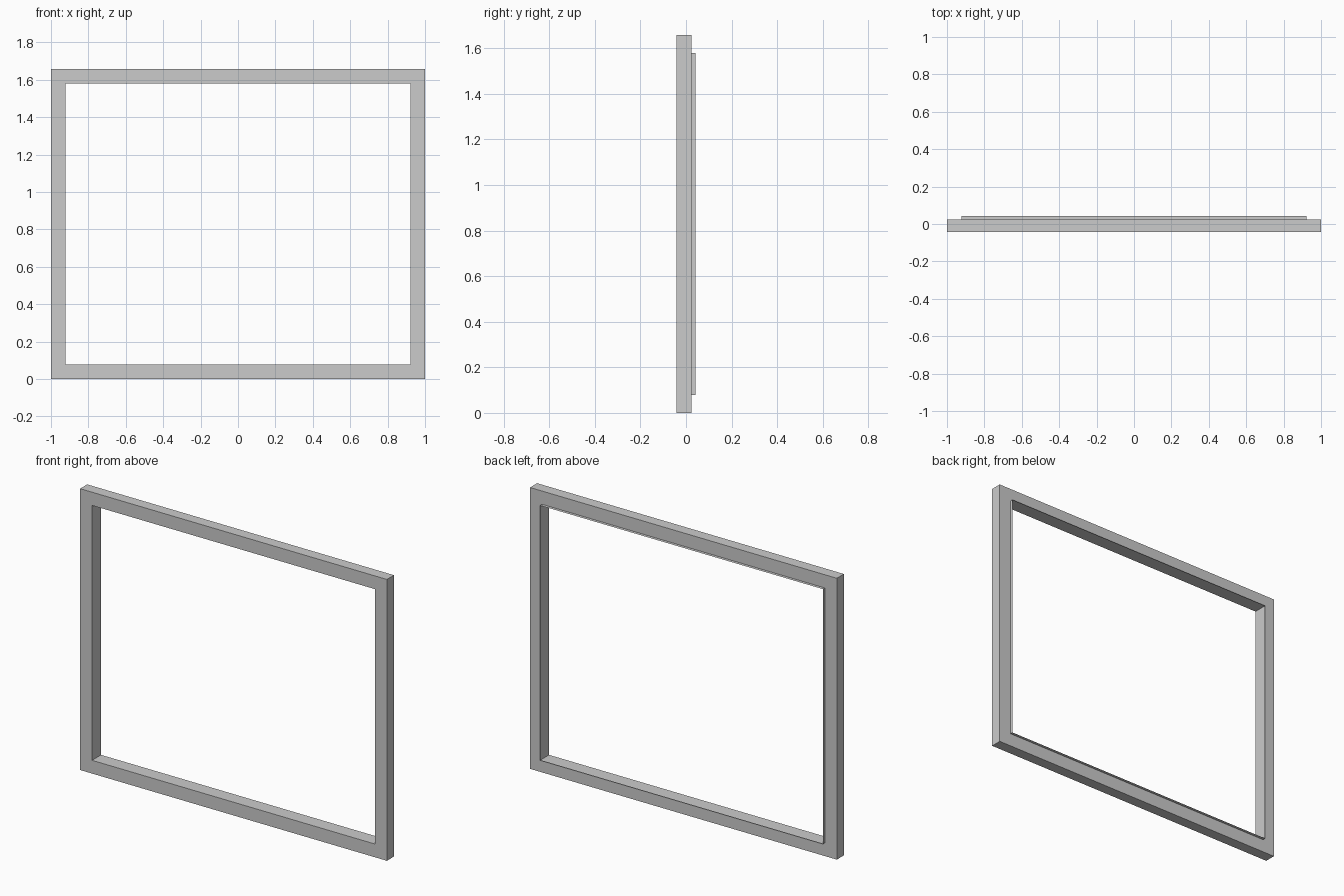
import bpy
import bmesh

cube = bpy.data.objects.get("Cube")
if cube:
    bpy.data.objects.remove(cube, do_unlink=True)

HALF_W, HEIGHT, BORDER = 1.0, 1.658, 0.078
FRONT, STEP, BACK = -0.042, 0.024, 0.042

grey = bpy.data.materials.new("light grey")
grey.use_nodes = True
colour = (0.6, 0.6, 0.6, 1)
grey.diffuse_color = colour
grey.node_tree.nodes["Principled BSDF"].inputs["Base Color"].default_value = colour


def sweep_rectangle(name, profile, closed):
    """Sweep a mitred (inset, y) profile around the rectangular outline."""
    bm = bmesh.new()
    rings = []
    for inset, y in profile:
        x, low, high = HALF_W - inset, inset, HEIGHT - inset
        corners = [(-x, low), (x, low), (x, high), (-x, high)]
        rings.append([bm.verts.new((cx, y, cz)) for cx, cz in corners])
    pairs = list(zip(rings, rings[1:]))
    if closed:
        pairs.append((rings[-1], rings[0]))
    for a, b in pairs:
        for i in range(4):
            j = (i + 1) % 4
            bm.faces.new((a[i], a[j], b[j], b[i]))
    if closed:
        bmesh.ops.recalc_face_normals(bm, faces=bm.faces)
    mesh = bpy.data.meshes.new(name)
    bm.to_mesh(mesh)
    bm.free()
    mesh.materials.append(grey)
    obj = bpy.data.objects.new(name, mesh)
    bpy.context.collection.objects.link(obj)
    return obj


# Solid outer frame
sweep_rectangle("window_frame", [(0, FRONT), (0, STEP), (BORDER, STEP), (BORDER, FRONT)], True)

# Thin sheet lip continuing the opening's inner wall out of the back
sweep_rectangle("rear_lip", [(BORDER, STEP), (BORDER, BACK)], False)
